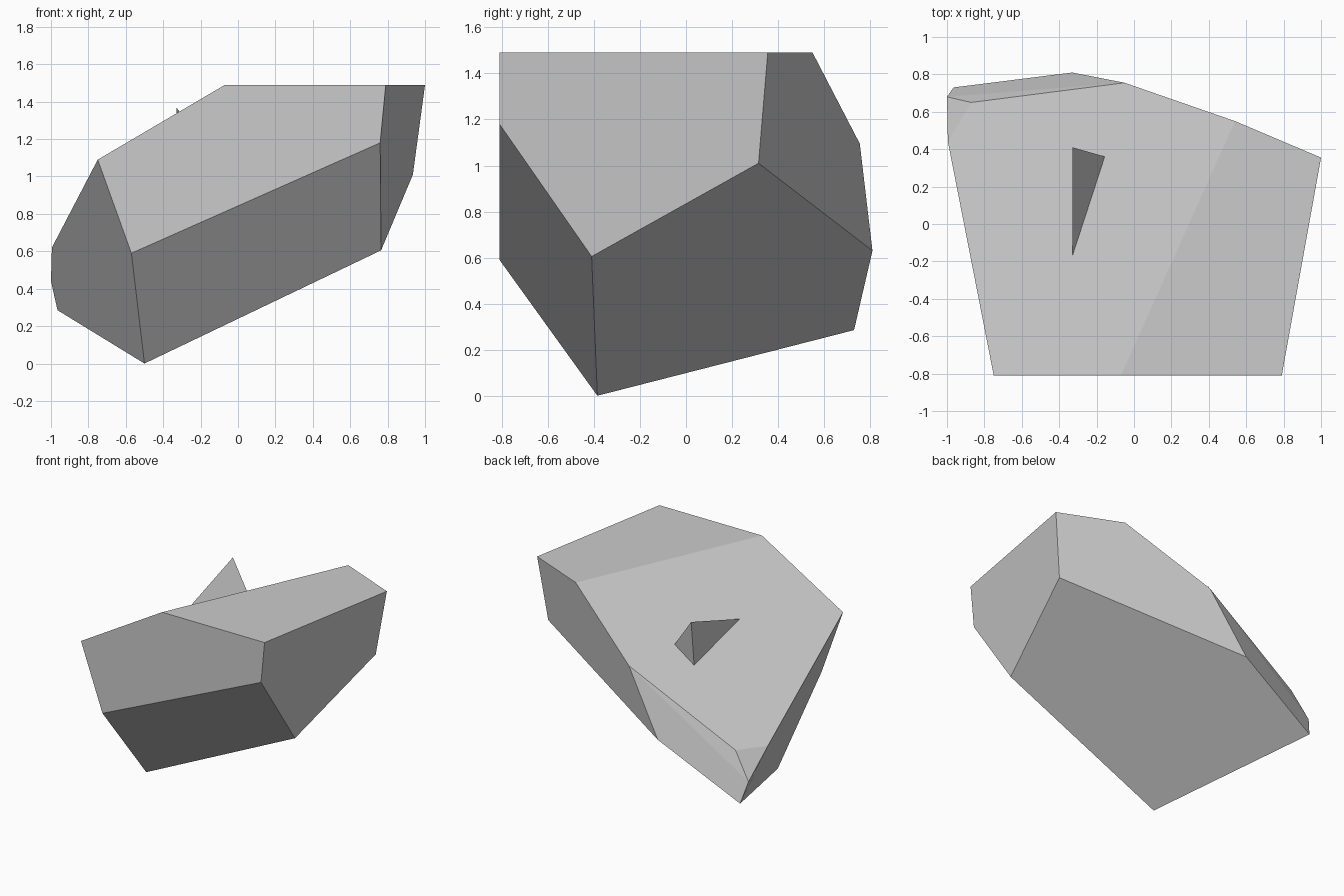
import bpy, bmesh, math
from mathutils import Vector

if "Cube" in bpy.data.objects:
    bpy.data.objects.remove(bpy.data.objects["Cube"])


def faceted_hull(name, points):
    """Flat-faced convex solid around a few corner points."""
    bm = bmesh.new()
    for p in points:
        bm.verts.new(p)
    bmesh.ops.convex_hull(bm, input=bm.verts[:])
    # merge nearly coplanar triangles into clean facets
    bmesh.ops.dissolve_limit(bm, angle_limit=math.radians(2.5),
                             verts=bm.verts[:], edges=bm.edges[:])
    bmesh.ops.recalc_face_normals(bm, faces=bm.faces[:])
    mesh = bpy.data.meshes.new(name)
    bm.to_mesh(mesh)
    bm.free()
    obj = bpy.data.objects.new(name, mesh)
    bpy.context.collection.objects.link(obj)
    return obj


# main boulder: flat front, level top strip, sloping upper face
front = [(x, -0.81, z) for x, z in
         [(-0.57, 0.59), (-0.75, 1.09), (-0.07, 1.49), (0.79, 1.49), (0.76, 1.18)]]
top_back = [(1.0, 0.355, 1.49), (0.54, 0.55, 1.49)]
underside = [(-0.5, -0.385, 0.0), (0.765, -0.41, 0.605), (0.935, 0.315, 1.01),
             (-0.33, 0.81, 0.63), (-0.965, 0.73, 0.285)]
left_back = [(-1.0, 0.68, 0.44), (-0.995, 0.44, 0.62),
             (-0.87, 0.65, 0.635), (-0.05, 0.755, 1.095)]
faceted_hull("boulder", front + top_back + underside + left_back)

# small shard on the slope, its base sunk slightly into the boulder
tip = Vector((-0.33, 0.41, 1.37))
base = [(-0.155, 0.36, 1.133), (-0.33, -0.17, 1.172), (-0.33, 0.375, 1.035)]
faceted_hull("shard", [tip] + [tip + (Vector(p) - tip) * 1.04 for p in base])
